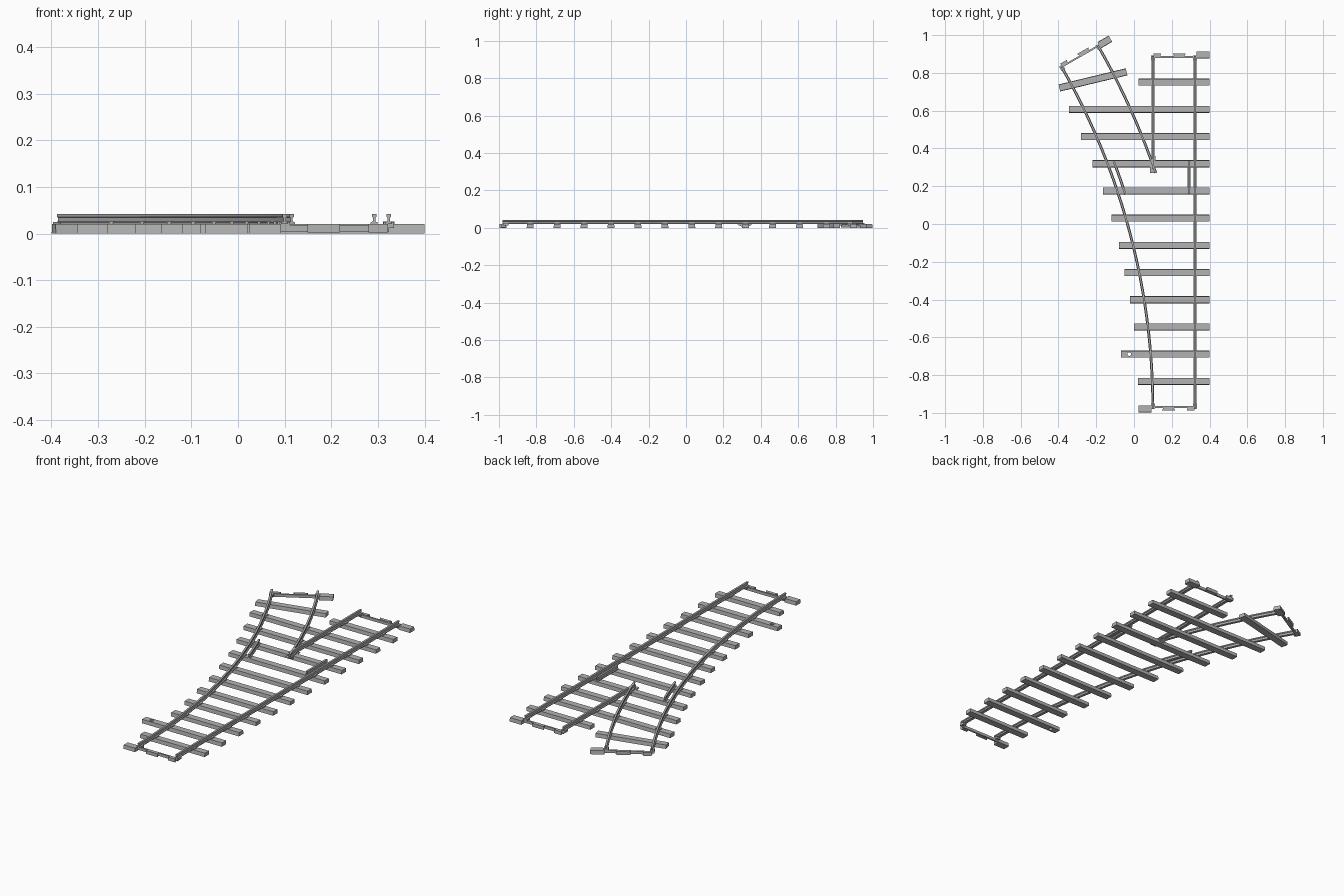
import bpy, bmesh, math
from mathutils import Vector

cube = bpy.data.objects.get("Cube")
if cube:
    bpy.data.objects.remove(cube, do_unlink=True)

grey = bpy.data.materials.new("track grey")
grey.use_nodes = True
grey.diffuse_color = (0.45, 0.45, 0.45, 1)
grey.node_tree.nodes["Principled BSDF"].inputs["Base Color"].default_value = grey.diffuse_color

TIE_TOP = 0.02
GAUGE = 0.223
RIGHT, LEFT = 0.323, 0.10
START = -0.98
RADIUS = 3.637
CENTRE = Vector((LEFT - RADIUS, START))
END_ANGLE = math.radians(29.9)


def finish(name, bm):
    bmesh.ops.recalc_face_normals(bm, faces=bm.faces[:])
    mesh = bpy.data.meshes.new(name)
    bm.to_mesh(mesh)
    bm.free()
    mesh.materials.append(grey)
    obj = bpy.data.objects.new(name, mesh)
    bpy.context.collection.objects.link(obj)
    return obj


def loft(name, rings):
    """Join equal rings of points into a closed solid."""
    bm = bmesh.new()
    loops = [[bm.verts.new(p) for p in ring] for ring in rings]
    n = len(loops[0])
    for a, b in zip(loops, loops[1:]):
        for i in range(n):
            j = (i + 1) % n
            bm.faces.new((a[i], a[j], b[j], b[i]))
    bm.faces.new(loops[0])
    bm.faces.new(loops[-1][::-1])
    return finish(name, bm)


def place(origin, angle, u, v):
    c, s = math.cos(angle), math.sin(angle)
    return origin[0] + u * c - v * s, origin[1] + u * s + v * c


def block(name, origin, angle, u, v, z, taper=0.0, flare=0.0):
    """Box in a turned frame; taper narrows the top, flare widens the far side."""
    rings = []
    for height, t in ((z[0], 0), (z[1], taper)):
        flat = ((u[0], v[0] + t), (u[1], v[0] + t),
                (u[1] + flare, v[1] - t), (u[0] - flare, v[1] - t))
        rings.append([(*place(origin, angle, a, b), height) for a, b in flat])
    return loft(name, rings)


# Rail section: foot, web and head
half = [(0.0075, 0.020), (0.0075, 0.024), (0.0025, 0.026),
        (0.0025, 0.034), (0.005, 0.036), (0.005, 0.042)]
section = half + [(-x, z) for x, z in reversed(half)]


def straight_rail(name, x, y0, y1):
    return loft(name, [[(x + u, y, z) for u, z in section] for y in (y0, y1)])


def curved_rail(name, radius, a0, a1, steps):
    rings = []
    for i in range(steps + 1):
        a = a0 + (a1 - a0) * i / steps
        d = Vector((math.cos(a), math.sin(a)))
        rings.append([(*(CENTRE + d * (radius + u)), z) for u, z in section])
    return loft(name, rings)


def angle_at(radius, y):
    return math.asin((y - START) / radius)


def curve_x(radius, y):
    return CENTRE.x + math.sqrt(radius ** 2 - (y - START) ** 2)


INNER = RADIUS + GAUGE
GUARD = RADIUS + 0.035
straight_rail("right_stock_rail", RIGHT, START, 0.89)
straight_rail("left_straight_rail", LEFT, 0.29, 0.89)
curved_rail("outer_curved_rail", RADIUS, 0, END_ANGLE, 24)
curved_rail("inner_curved_rail", INNER, angle_at(INNER, 0.27), END_ANGLE, 10)

# Check rails opposite the crossing
straight_rail("straight_check_rail", 0.292, 0.16, 0.33)
curved_rail("curved_check_rail", GUARD, angle_at(GUARD, 0.155), angle_at(GUARD, 0.33), 4)

# Sleepers, from front to back, each with its left end
left_ends = [0.02, -0.07, 0.0, -0.022, -0.05, -0.08, -0.12,
             -0.165, -0.22, -0.28, -0.345, 0.025]
ties = []
for i, x0 in enumerate(left_ends):
    y = -0.833 + 0.144 * i
    tie = block(f"sleeper_{i + 1}", (0, y), 0, (x0, 0.4), (-0.019, 0.019),
                (0, TIE_TOP), 0.002)
    ties.append(tie)
    # Rail chairs
    spots = [RIGHT]
    if i < 11:
        spots.append(curve_x(RADIUS, y))
    if y > 0.3:
        spots.append(LEFT)
        if i < 11:
            spots.append(curve_x(INNER, y))
    for k, x in enumerate(spots):
        block(f"chair_{i + 1}_{k + 1}", (x, y), 0, (-0.012, 0.012),
              (-0.011, 0.011), (TIE_TOP - 0.002, 0.0255))

# Slanted sleeper on the diverging branch
block("slanted_sleeper", (-0.217, 0.763), math.radians(13.5), (-0.183, 0.183),
      (-0.019, 0.019), (0, TIE_TOP), 0.002)

# Pivot hole in the long front sleeper
bm = bmesh.new()
bmesh.ops.create_cone(bm, cap_ends=True, segments=16, radius1=0.01, radius2=0.01, depth=0.1)
bmesh.ops.translate(bm, verts=bm.verts[:], vec=(-0.025, -0.689, 0.01))
cutter = finish("hole_cutter", bm)
cutter.hide_render = True
mod = ties[1].modifiers.new("pivot hole", "BOOLEAN")
mod.operation = "DIFFERENCE"
mod.solver = "EXACT"
mod.object = cutter
bpy.context.view_layer.objects.active = ties[1]
bpy.ops.object.modifier_apply(modifier=mod.name)
bpy.data.objects.remove(cutter, do_unlink=True)

# Wedge under the crossing
loft("crossing_base", [[(x, 0.27, 0.019), (x, 0.30, 0.006), (x, 0.33, 0.006), (x, 0.36, 0.019)]
                       for x in (0.085, 0.115)])

# Coupling ends: tie bar, two dovetail clips and a half sleeper
middle = (LEFT + RIGHT) / 2
branch = CENTRE + Vector((math.cos(END_ANGLE), math.sin(END_ANGLE))) * (RADIUS + GAUGE / 2)
ends = [("front", (middle, -0.970), math.pi), ("back", (middle, 0.886), 0),
        ("branch", branch, END_ANGLE)]
for name, origin, angle in ends:
    reach = 0.018 if name == "branch" else 0.028
    block(name + "_tie_bar", origin, angle, (-0.112, 0.125), (-0.006, 0.003), (0.003, 0.018))
    block(name + "_half_sleeper", origin, angle, (0.119, 0.187), (reach - 0.038, reach),
          (0, TIE_TOP), 0.002)
    block(name + "_middle_clip", origin, angle, (0.002, 0.054), (0.0, 0.017),
          (0.002, TIE_TOP), 0, 0.009)
    block(name + "_side_clip", origin, angle, (-0.104, -0.074), (0.0, 0.017),
          (0.002, TIE_TOP), 0, 0.006)
    for k, u in enumerate((-GAUGE / 2, GAUGE / 2)):
        block(f"{name}_rail_seat_{k + 1}", origin, angle, (u - 0.011, u + 0.011),
              (-0.02, 0.006), (0.012, 0.025))
